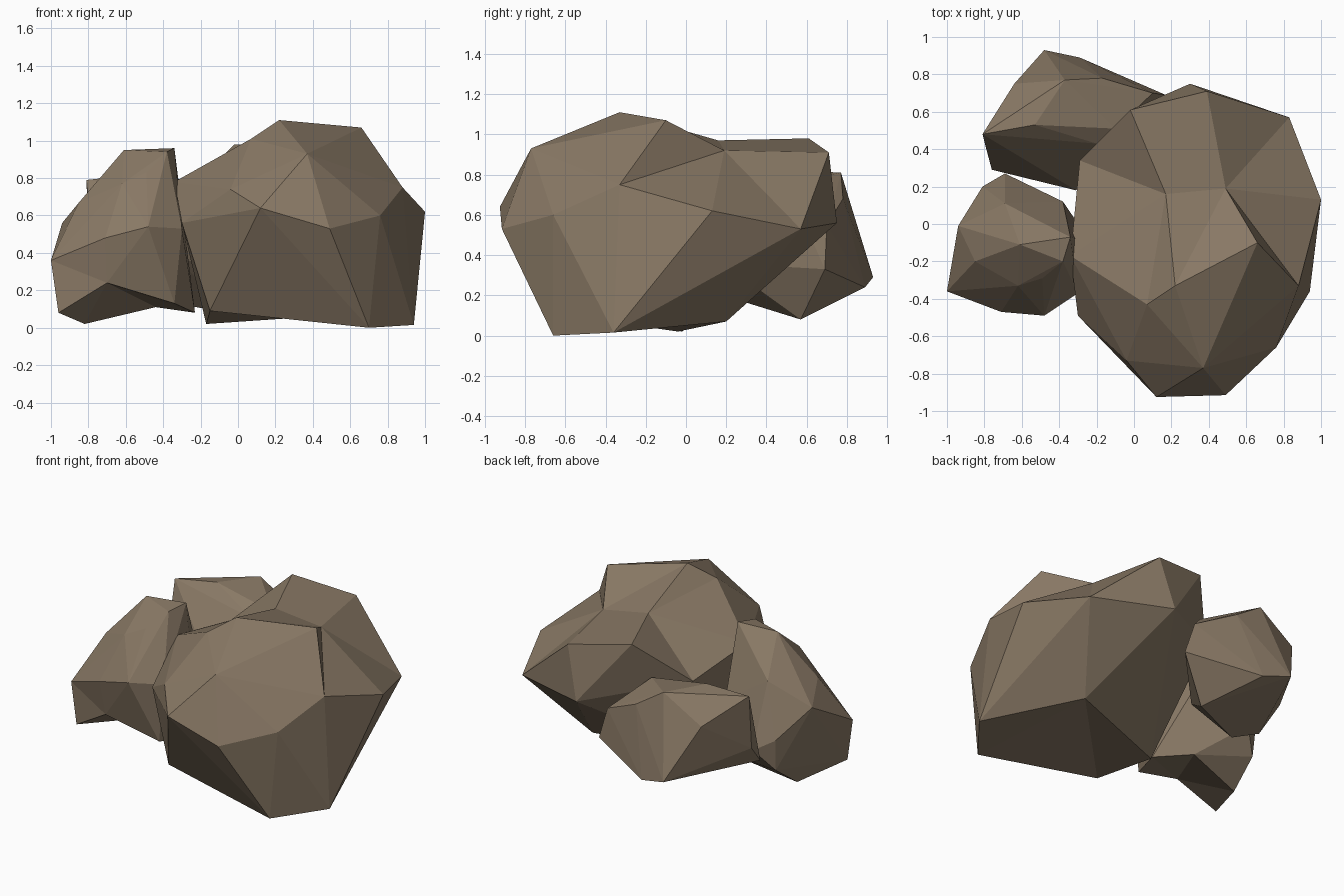
import bpy, bmesh
from mathutils import Vector

stone = bpy.data.materials.new("brown stone")
stone.diffuse_color = (0.25, 0.19, 0.13, 1)


def boulder(name, corners, dents=()):
    """Faceted rock: hull of its corners. Each dent (corner, pull) is a corner that
    is pulled outward while the hull is wrapped, then pushed back into a hollow."""
    bm = bmesh.new()
    for co in corners:
        bm.verts.new(co)
    sunk = [(bm.verts.new(Vector(co) + Vector(pull)), Vector(co)) for co, pull in dents]
    bmesh.ops.convex_hull(bm, input=bm.verts[:])
    for v, co in sunk:
        v.co = co
    loose = [v for v in bm.verts if not v.link_faces]
    bmesh.ops.delete(bm, geom=loose, context='VERTS')
    bmesh.ops.recalc_face_normals(bm, faces=bm.faces[:])
    mesh = bpy.data.meshes.new(name)
    bm.to_mesh(mesh)
    bm.free()
    mesh.materials.append(stone)
    ob = bpy.data.objects.new(name, mesh)
    bpy.context.collection.objects.link(ob)
    return ob


# Large boulder on the right
boulder("large_boulder", [
    # crown
    (0.22, -0.33, 1.11), (0.66, -0.10, 1.07), (0.07, -0.43, 1.01),
    (0.37, -0.77, 0.93), (-0.02, 0.61, 0.98), (0.39, 0.71, 0.91),
    # girdle
    (0.12, -0.925, 0.64), (0.49, -0.915, 0.53), (0.76, -0.66, 0.60),
    (0.88, -0.33, 0.75), (1.0, 0.13, 0.62), (0.83, 0.57, 0.53),
    (0.30, 0.75, 0.56), (-0.29, 0.34, 0.70), (-0.34, -0.17, 0.78),
    (-0.30, -0.49, 0.56), (-0.04, -0.73, 0.74),
    # foot
    (0.70, -0.66, 0.0), (0.94, -0.36, 0.015), (-0.17, -0.04, 0.02),
], dents=[
    ((0.17, 0.16, 0.97), (-0.27, 0, 0.15)),
    ((0.49, 0.19, 0.92), (0.22, 0, 0.15)),
    ((0.56, 0.20, 0.07), (0, 0, -0.10)),
    ((-0.15, -0.53, 0.09), (0, 0, -0.10)),
])

# Small boulder, front left
boulder("front_left_boulder", [
    # crown
    (-0.61, -0.11, 0.95), (-0.34, -0.07, 0.96), (-0.38, -0.20, 0.94),
    (-0.49, -0.29, 0.83), (-0.62, -0.33, 0.77), (-0.85, -0.20, 0.67),
    (-0.69, 0.11, 0.72),
    # girdle
    (-1.0, -0.36, 0.36), (-0.94, -0.01, 0.56), (-0.81, 0.20, 0.38),
    (-0.69, 0.27, 0.31), (-0.38, 0.12, 0.52), (-0.30, -0.37, 0.53),
    (-0.48, -0.49, 0.54), (-0.71, -0.47, 0.48),
    # foot
    (-0.96, -0.36, 0.08), (-0.82, -0.02, 0.02), (-0.80, 0.18, 0.17),
    (-0.34, -0.36, 0.13), (-0.23, -0.10, 0.08),
], dents=[
    ((-0.70, -0.42, 0.24), (0, -0.07, -0.20)),
    ((-0.44, 0.05, 0.11), (0, 0, -0.08)),
])

# Small boulder, back left
boulder("back_left_boulder", [
    # crown
    (-0.81, 0.48, 0.79), (-0.37, 0.77, 0.81), (-0.17, 0.78, 0.68),
    (-0.53, 0.53, 0.82), (-0.10, 0.51, 0.74), (-0.20, 0.43, 0.70),
    # girdle
    (-0.64, 0.75, 0.64), (-0.80, 0.44, 0.42), (-0.48, 0.93, 0.29),
    (-0.29, 0.89, 0.24), (0.17, 0.69, 0.33), (0.10, 0.70, 0.55),
    # foot
    (-0.76, 0.29, 0.27), (-0.31, 0.18, 0.36),
    (-0.06, 0.57, 0.08), (-0.20, 0.46, 0.12),
], dents=[
    ((-0.55, 0.28, 0.17), (0, -0.08, 0)),
])
